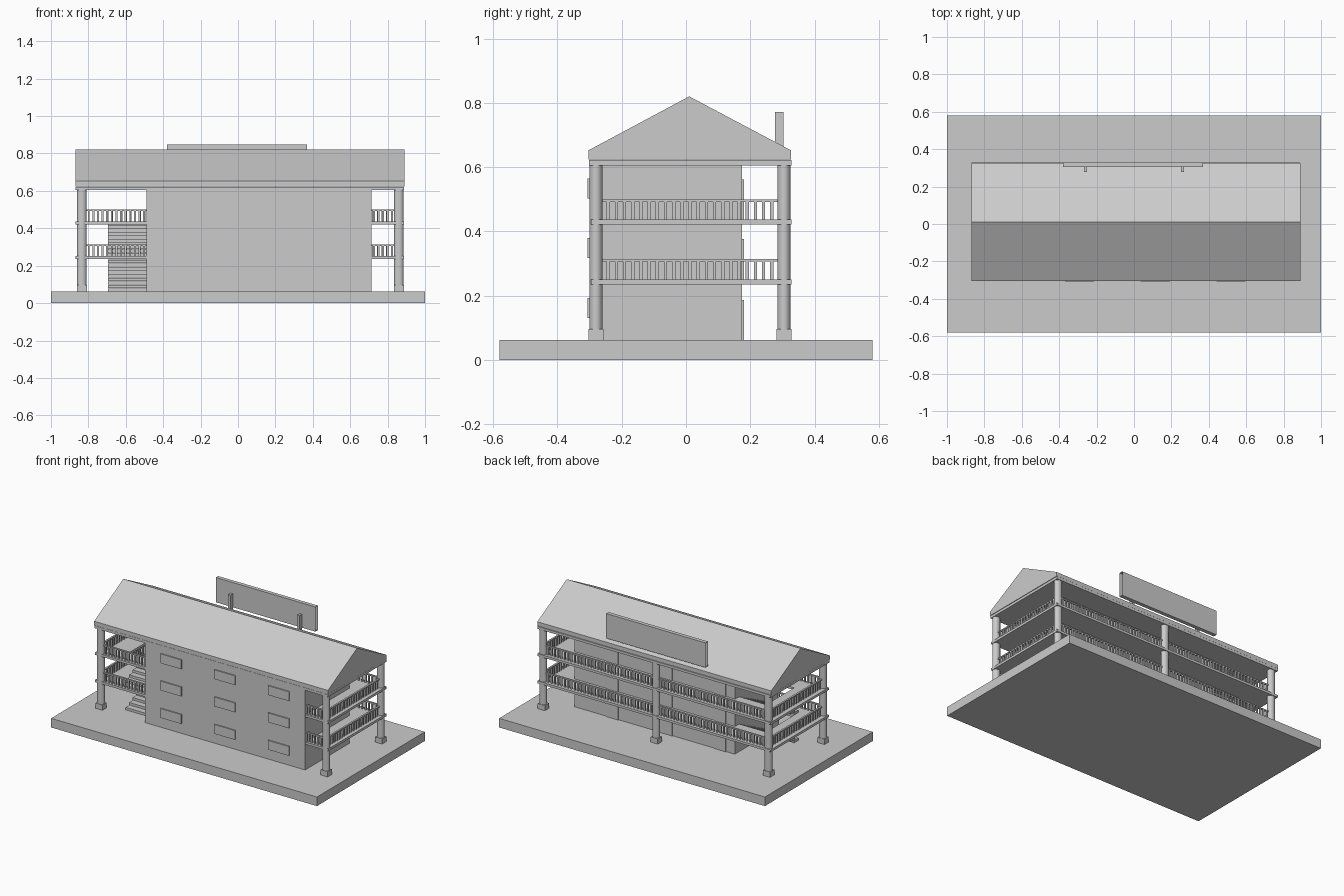
import bpy, bmesh
from mathutils import Matrix, Vector

if "Cube" in bpy.data.objects:
    bpy.data.objects.remove(bpy.data.objects["Cube"])


def add_box(bm, x0, x1, y0, y1, z0, z1):
    m = Matrix.Translation(((x0 + x1) / 2, (y0 + y1) / 2, (z0 + z1) / 2))
    m = m @ Matrix.Diagonal((x1 - x0, y1 - y0, z1 - z0, 1))
    bmesh.ops.create_cube(bm, size=1, matrix=m)


def finish(name, bm, smooth=False):
    bmesh.ops.recalc_face_normals(bm, faces=bm.faces)
    me = bpy.data.meshes.new(name)
    bm.to_mesh(me)
    bm.free()
    ob = bpy.data.objects.new(name, me)
    bpy.context.collection.objects.link(ob)
    if smooth:
        bpy.context.view_layer.objects.active = ob
        ob.select_set(True)
        bpy.ops.object.shade_smooth_by_angle(angle=0.7)
        ob.select_set(False)
    return ob


def boxes(name, items):
    bm = bmesh.new()
    for b in items:
        add_box(bm, *b)
    return finish(name, bm)


GROUND, FLOOR1, FLOOR2, CEIL = 0.062, 0.251, 0.437, 0.622
XL, XR, YF, YB = -0.868, 0.888, -0.296, 0.329      # slab outline
CX0, CX1, CY0, CY1 = -0.835, 0.86, -0.28, 0.305    # column centres
BX0, BX1, BY0, BY1 = -0.49, 0.715, -0.299, 0.175   # room block

# Base and room block
boxes("ground_base", [(-1, 1, -0.58, 0.58, 0, GROUND)])
boxes("room_block", [(BX0, BX1, BY0, BY1, GROUND, CEIL)])

# Floor slabs with a stairwell opening, and the full ceiling slab
SX0, SX1, SY0, SY1 = -0.695, BX0, -0.17, 0.17
for i, z in enumerate((FLOOR1, FLOOR2), 1):
    a, b = z - 0.016, z
    boxes(f"floor_slab_{i}", [
        (XL, SX0, YF, YB, a, b),
        (SX1, XR, YF, YB, a, b),
        (SX0, SX1, YF, SY0, a, b),
        (SX0, SX1, SY1, YB, a, b)])
boxes("ceiling_slab", [(XL, XR, YF - 0.006, YB, CEIL - 0.017, CEIL)])

# Gable roof extruded from its end profile
bm = bmesh.new()
profile = [(-0.304, 0.624), (0.327, 0.624), (0.327, 0.652), (0.01, 0.82), (-0.304, 0.652)]
face = bm.faces.new([bm.verts.new((-0.87, y, z)) for y, z in profile])
ext = bmesh.ops.extrude_face_region(bm, geom=[face])
bmesh.ops.translate(bm, vec=Vector((1.76, 0, 0)),
                    verts=[v for v in ext["geom"] if isinstance(v, bmesh.types.BMVert)])
finish("gable_roof", bm)

# Columns on square plinths
spots = [(CX0, CY0), (CX1, CY0), (CX0, CY1), (CX1, CY1), (0.01, CY1)]
bm = bmesh.new()
for x, y in spots:
    m = Matrix.Translation((x, y, (GROUND + CEIL) / 2)) @ Matrix.Diagonal((1.15, 0.95, 1, 1))
    bmesh.ops.create_cone(bm, cap_ends=True, segments=24, radius1=0.022, radius2=0.022,
                          depth=CEIL - GROUND - 0.004, matrix=m)
finish("columns", bm, smooth=True)
boxes("column_plinths", [(x - 0.027, x + 0.027, y - 0.023, y + 0.023, GROUND, GROUND + 0.035)
                         for x, y in spots])


# Railings: balusters with a handrail along a straight run
def railing(bm, p, q, z):
    p, q = Vector(p), Vector(q)
    n = max(2, round((q - p).length / 0.025))
    for i in range(n):
        c = p.lerp(q, (i + 0.5) / n)
        add_box(bm, c.x - 0.005, c.x + 0.005, c.y - 0.005, c.y + 0.005, z, z + 0.058)
    add_box(bm, min(p.x, q.x) - 0.006, max(p.x, q.x) + 0.006,
            min(p.y, q.y) - 0.006, max(p.y, q.y) + 0.006, z + 0.055, z + 0.063)


runs = [((CX0, CY0), (BX0, CY0)), ((BX1, CY0), (CX1, CY0)),
        ((CX0, CY0), (CX0, CY1)), ((CX1, CY0), (CX1, CY1)),
        ((CX0, CY1), (0.01, CY1)), ((0.01, CY1), (CX1, CY1))]
for i, z in enumerate((FLOOR1, FLOOR2), 1):
    bm = bmesh.new()
    for p, q in runs:
        railing(bm, p, q, z)
    finish(f"railing_{i}", bm)

# Stair flights rising towards the back
for i, (z0, z1) in enumerate(((GROUND, FLOOR1), (FLOOR1, FLOOR2)), 1):
    n = 10
    h, run = (z1 - z0) / n, 0.038
    boxes(f"stair_flight_{i}", [
        (SX0, SX1, -0.215 + k * run, -0.215 + (k + 1) * run + 0.008,
         z0 + k * h, z0 + (k + 1) * h - 0.002) for k in range(n)])

# Front windows and back doors on every storey
boxes("front_windows", [(x, x + 0.157, -0.307, -0.29, z, z + 0.063)
                        for x in (-0.37, 0.035, 0.44) for z in (0.13, 0.317, 0.502)])
boxes("back_doors", [(x - 0.045, x + 0.045, 0.17, 0.18, z, z + 0.125)
                     for x in (-0.38, 0.025, 0.43) for z in (GROUND, FLOOR1, FLOOR2)])

# Blank roof sign: open-ended casing on two posts
bm = bmesh.new()
add_box(bm, -0.38, 0.37, 0.304, 0.33, 0.68, 0.848)
ends = [f for f in bm.faces if abs(f.normal.x) > 0.9]
bmesh.ops.delete(bm, geom=ends, context="FACES_ONLY")
finish("sign_panel", bm)
boxes("sign_posts", [(x - 0.008, x + 0.008, 0.277, 0.304, 0.65, 0.772) for x in (-0.26, 0.26)])
